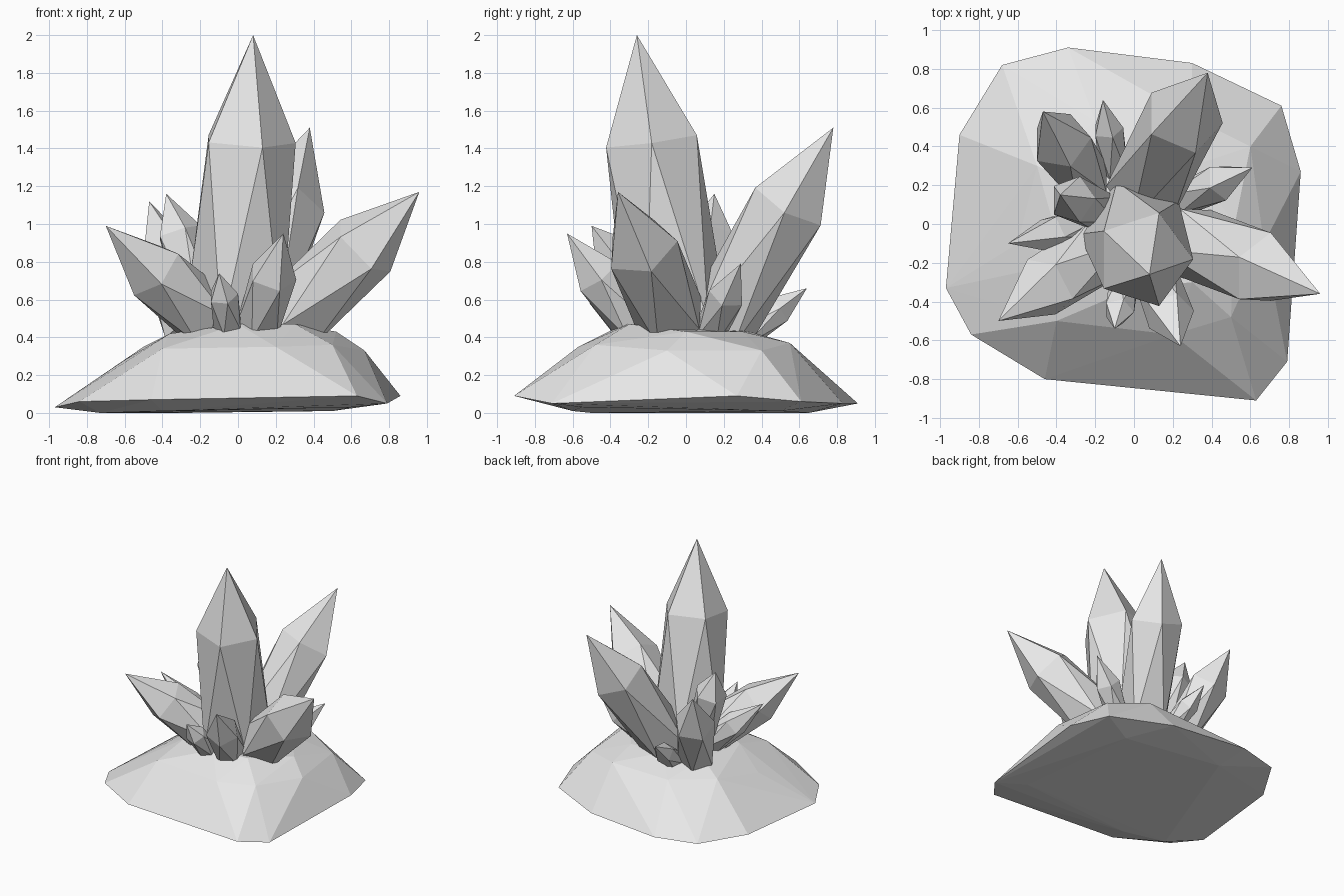
import bpy
import bmesh
from math import cos, sin, tau
from mathutils import Vector

default_cube = bpy.data.objects.get("Cube")
if default_cube:
    bpy.data.objects.remove(default_cube, do_unlink=True)

# One pale stone colour for the whole cluster
stone = bpy.data.materials.new("pale_grey_stone")
stone.use_nodes = True
stone_colour = (.8, .8, .8, 1)
stone.diffuse_color = stone_colour
stone.node_tree.nodes["Principled BSDF"].inputs["Base Color"].default_value = stone_colour


def finish_object(name, bm):
    """Turn a bmesh into a flat shaded, named object with the stone material."""
    bmesh.ops.recalc_face_normals(bm, faces=bm.faces)
    mesh = bpy.data.meshes.new(name)
    bm.to_mesh(mesh)
    bm.free()
    mesh.materials.append(stone)
    obj = bpy.data.objects.new(name, mesh)
    bpy.context.scene.collection.objects.link(obj)
    return obj


def crystal(name, base, tip, shoulder, base_radius, shoulder_radius, sides=5):
    """Twisted prism from base to shoulder, closed by a pyramid up to the tip."""
    bm = bmesh.new()
    base, tip = Vector(base), Vector(tip)
    axis = (tip - base).normalized()
    across = Vector((1, 0, 0))
    across = (across - axis * across.dot(axis)).normalized()
    along = axis.cross(across)

    def ring(centre, radius, turn):
        angles = [tau * (i + turn) / sides for i in range(sides)]
        return [bm.verts.new(centre + radius * (across * cos(a) + along * sin(a)))
                for a in angles]

    lower = ring(base, base_radius, .5)
    upper = ring(base.lerp(tip, shoulder), shoulder_radius, 0)
    apex = bm.verts.new(tip)
    bm.faces.new(lower)
    for i in range(sides):
        j = (i + 1) % sides
        bm.faces.new((upper[i], upper[j], lower[i]))
        bm.faces.new((lower[i], upper[j], lower[j]))
        bm.faces.new((upper[i], upper[j], apex))
    return finish_object(name, bm)


def boulder(name, *rings):
    """Faceted rock: the convex hull of a few uneven rings."""
    bm = bmesh.new()
    for ring in rings:
        for point in ring:
            bm.verts.new(point)
    result = bmesh.ops.convex_hull(bm, input=bm.verts)
    unused = [v for v in result["geom_interior"] + result["geom_unused"]
              if isinstance(v, bmesh.types.BMVert) and v.is_valid]
    bmesh.ops.delete(bm, geom=list(set(unused)), context="VERTS")
    return finish_object(name, bm)


# Rock base: underside, widest rim, upper slope and crown
underside = [(-.73, -.5, 0), (-.4, -.6, .01), (.6, -.55, .03), (.5, .5, .01), (-.3, .65, 0)]
rim = [(-.34, .91, .05), (.3, .83, .05), (.76, .61, .06), (.86, .27, .09),
       (.79, -.71, .05), (.63, -.91, .09), (-.46, -.8, .07), (-.84, -.57, .06),
       (-.97, -.33, .03), (-.9, .46, .05), (-.68, .82, .05)]
slope = [(-.4, -.5, .34), (.2, -.57, .35), (.5, -.48, .36), (.67, -.1, .33),
         (.6, .4, .33), (.3, .55, .37), (-.2, .53, .35), (-.5, .3, .35), (-.6, -.1, .28)]
crown = [(-.36, -.2, .42), (0, -.33, .47), (.3, -.3, .47), (.52, 0, .43),
         (.3, .3, .43), (0, .3, .44), (-.3, .2, .43)]
boulder("rock_base", underside, rim, slope, crown)

# Crystals: name, base, tip, shoulder fraction, base radius, shoulder radius
crystal("main_crystal", (0, -.05, .47), (.08, -.26, 2), .635, .285, .255)
crystal("large_back_crystal", (.05, .17, .45), (.38, .78, 1.51), .62, .2, .21)
crystal("large_left_crystal", (.28, -.08, .5), (.96, -.36, 1.17), .56, .2, .2)
crystal("front_right_crystal", (-.17, -.12, .5), (-.7, -.5, .99), .52, .18, .17)
crystal("back_right_crystal", (-.25, .22, .43), (-.47, .58, 1.12), .57, .14, .16)
crystal("upright_right_crystal", (-.17, .07, .48), (-.38, .15, 1.16), .7, .11, .125)
crystal("small_right_crystal", (-.2, 0, .45), (-.65, -.1, .87), .5, .1, .1)
crystal("front_left_crystal", (.11, -.26, .45), (.24, -.63, .95), .55, .12, .13)
crystal("small_front_crystal", (-.05, -.32, .46), (-.1, -.54, .74), .58, .08, .08)
crystal("small_back_crystal", (-.1, .28, .39), (-.16, .64, .66), .58, .08, .08)
crystal("small_left_crystal", (.26, .13, .43), (.61, .29, .79), .55, .09, .1)
